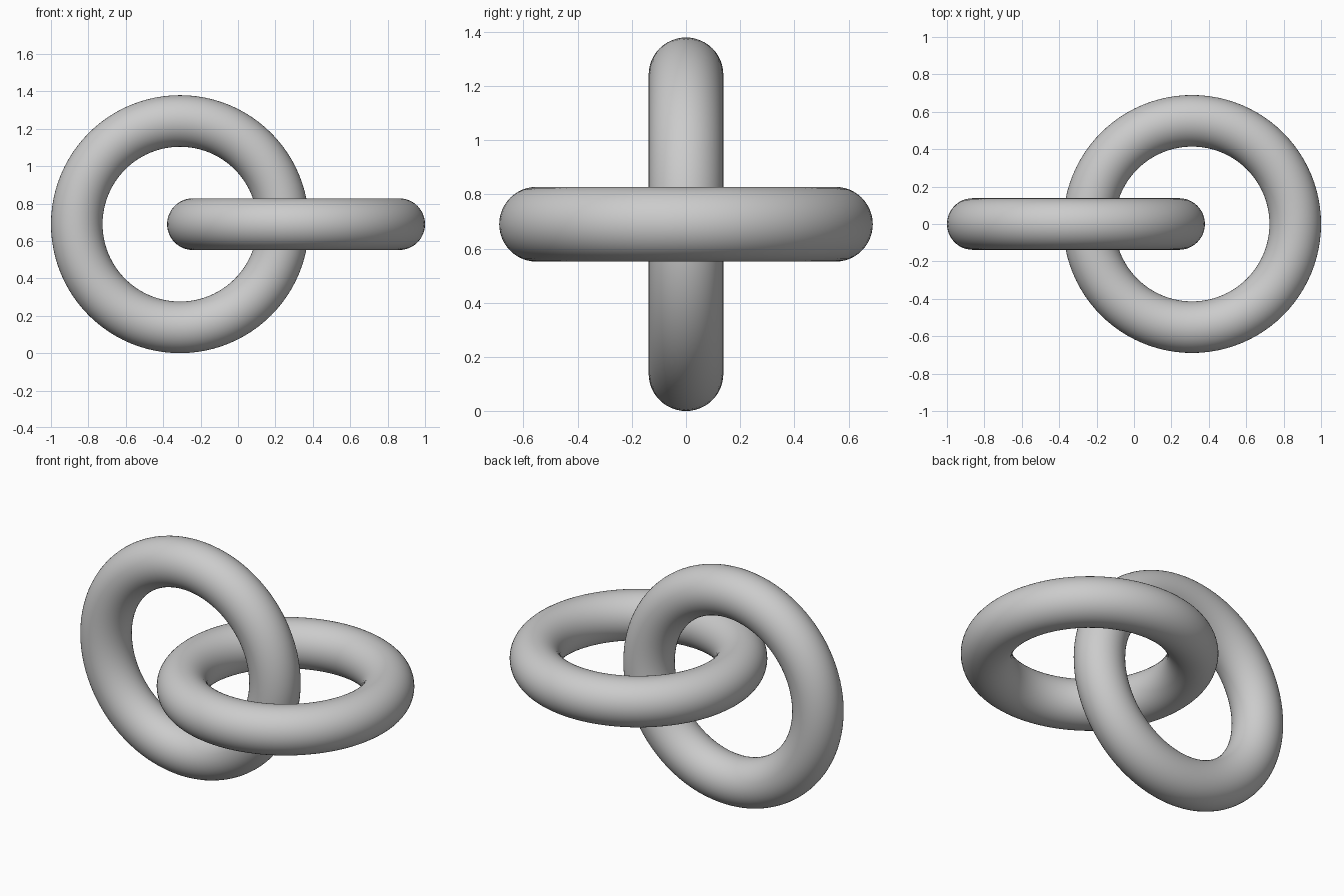
import bpy
import math

if "Cube" in bpy.data.objects:
    bpy.data.objects.remove(bpy.data.objects["Cube"])

MAJOR, MINOR = 0.5517, 0.1379   # ring radius and tube radius
OFFSET = 1 - MAJOR - MINOR      # ring centre distance from x = 0
HEIGHT = MAJOR + MINOR

grey = bpy.data.materials.new("light_grey")
grey.diffuse_color = (0.6, 0.6, 0.6, 1)
grey.use_nodes = True
grey.node_tree.nodes["Principled BSDF"].inputs["Base Color"].default_value = grey.diffuse_color


def ring(name, x, tilt):
    """Smooth round link, tilted about the x axis."""
    bpy.ops.mesh.primitive_torus_add(
        major_segments=96, minor_segments=48,
        major_radius=MAJOR, minor_radius=MINOR,
        location=(x, 0, HEIGHT), rotation=(tilt, 0, 0))
    link = bpy.context.object
    link.name = name
    link.data.materials.append(grey)
    bpy.ops.object.shade_smooth()


# Two interlocked links at right angles
ring("upright_link", -OFFSET, math.pi / 2)
ring("flat_link", OFFSET, 0)
